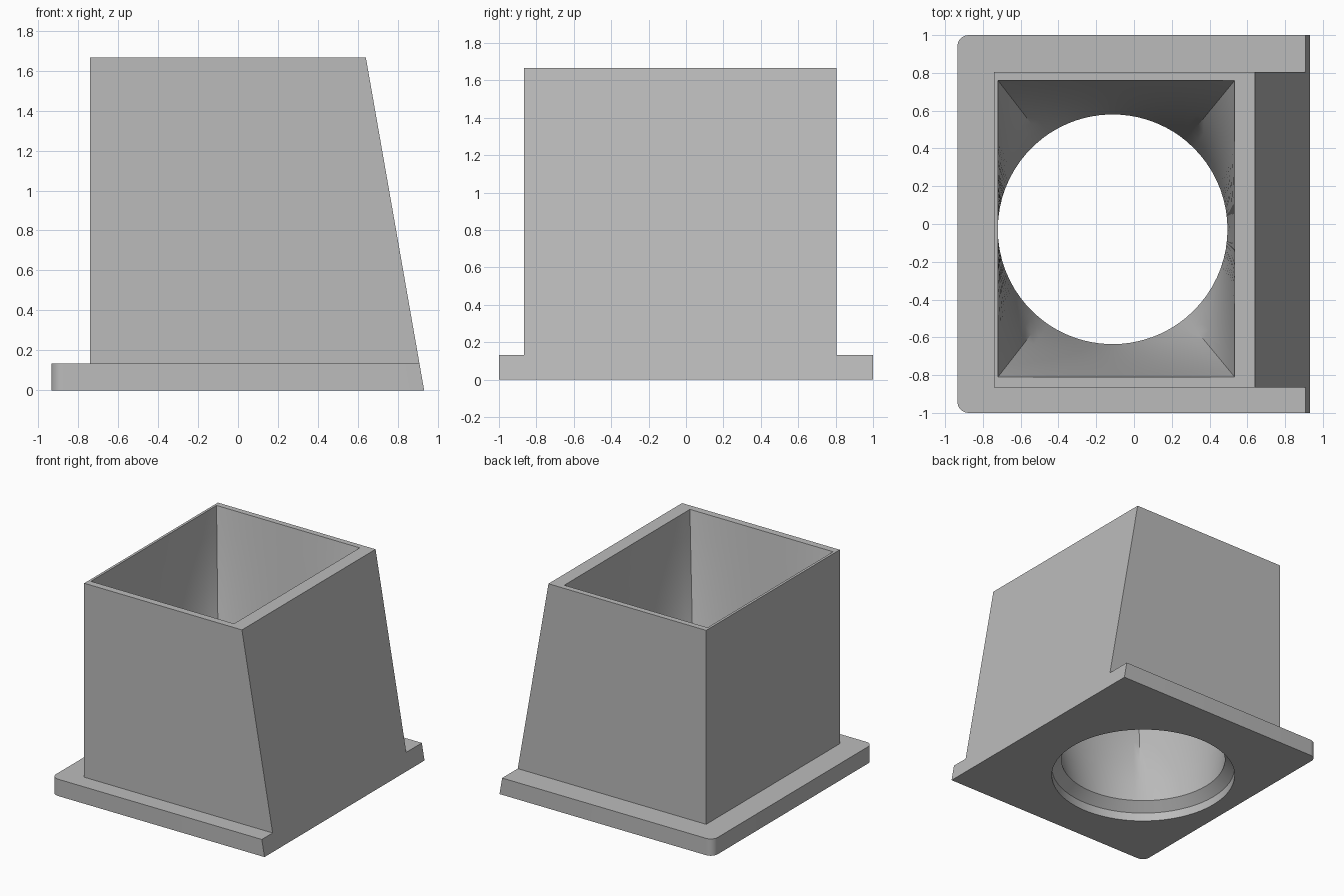
import bpy, bmesh, math

if "Cube" in bpy.data.objects:
    bpy.data.objects.remove(bpy.data.objects["Cube"])

grey = bpy.data.materials.new("plain grey")
grey.diffuse_color = (0.5, 0.5, 0.5, 1)
grey.use_nodes = True
grey.node_tree.nodes["Principled BSDF"].inputs["Base Color"].default_value = grey.diffuse_color

H = 1.667          # overall height
FLANGE = 0.133     # flange thickness


def loft(name, rings):
    """Closed solid through a stack of equally sized point rings."""
    bm = bmesh.new()
    loops = [[bm.verts.new(p) for p in ring] for ring in rings]
    n = len(loops[0])
    for a, b in zip(loops, loops[1:]):
        for i in range(n):
            j = (i + 1) % n
            bm.faces.new((a[i], a[j], b[j], b[i]))
    bm.faces.new(loops[0][::-1])
    bm.faces.new(loops[-1])
    bmesh.ops.recalc_face_normals(bm, faces=bm.faces)
    me = bpy.data.meshes.new(name)
    bm.to_mesh(me)
    bm.free()
    ob = bpy.data.objects.new(name, me)
    ob.data.materials.append(grey)
    bpy.context.collection.objects.link(ob)
    return ob


def prism(name, outline, z0, z1):
    return loft(name, [[(x, y, z) for x, y in outline] for z in (z0, z1)])


def combine(target, other, operation):
    mod = target.modifiers.new(operation, 'BOOLEAN')
    mod.operation, mod.solver, mod.object = operation, 'EXACT', other
    bpy.context.view_layer.objects.active = target
    bpy.ops.object.modifier_apply(modifier=mod.name)
    bpy.data.objects.remove(other)


# Flange with two rounded left corners
R = 0.06
outline = [(1.2, -1), (1.2, 1)]
for cy, start in ((1 - R, 90), (-1 + R, 180)):
    for k in range(9):
        a = math.radians(start + 90 * k / 8)
        outline.append((-0.935 + R + R * math.cos(a), cy + R * math.sin(a)))
hood = prism("square_to_round_duct", outline, 0, FLANGE)

# Tall body standing in the flange
body = prism("body", [(-0.74, -0.865), (1.3, -0.865), (1.3, 0.805), (-0.74, 0.805)], 0.05, H)
combine(hood, body, 'UNION')

# Sloping right side, cut through body and flange together
slope = (0.64 - 0.932) / H
z0, z1 = -0.2, 2.0
xa, xb = 0.932 + slope * z0, 0.932 + slope * z1
wedge = loft("slope_cutter", [
    [(xa, -2, z0), (3, -2, z0), (3, 2, z0), (xa, 2, z0)],
    [(xb, -2, z1), (3, -2, z1), (3, 2, z1), (xb, 2, z1)]])
combine(hood, wedge, 'DIFFERENCE')

# Passage: stepped round inlet that blends into a rectangular mouth
CX, CY, RAD = -0.113, -0.028, 0.608
corners = [(0.533, -0.81), (0.533, 0.76), (-0.72, 0.76), (-0.72, -0.81)]
SEG = 20
angles, mouth = [], []
for i in range(4):
    p, q = corners[i], corners[(i + 1) % 4]
    a = math.atan2(p[1] - CY, p[0] - CX)
    b = math.atan2(q[1] - CY, q[0] - CX)
    if b < a:
        b += 2 * math.pi
    for k in range(SEG):
        t = k / SEG
        angles.append(a + (b - a) * t)
        mouth.append((p[0] + (q[0] - p[0]) * t, p[1] + (q[1] - p[1]) * t))


def circle(r, z):
    return [(CX + r * math.cos(a), CY + r * math.sin(a), z) for a in angles]


rings = [circle(0.68, -0.1), circle(0.68, 0.067)]
LEVELS = 8
for k in range(LEVELS + 1):
    t = k / LEVELS
    rings.append([(c[0] + (m[0] - c[0]) * t, c[1] + (m[1] - c[1]) * t, FLANGE + (H - FLANGE) * t)
                  for c, m in zip(circle(RAD, 0), mouth)])
rings.append([(x, y, H + 0.1) for x, y in mouth])
passage = loft("passage_cutter", rings)
combine(hood, passage, 'DIFFERENCE')

# Smooth curved walls, crisp edges
bpy.ops.object.select_all(action='DESELECT')
hood.select_set(True)
bpy.context.view_layer.objects.active = hood
bpy.ops.object.shade_smooth_by_angle(angle=math.radians(25))
